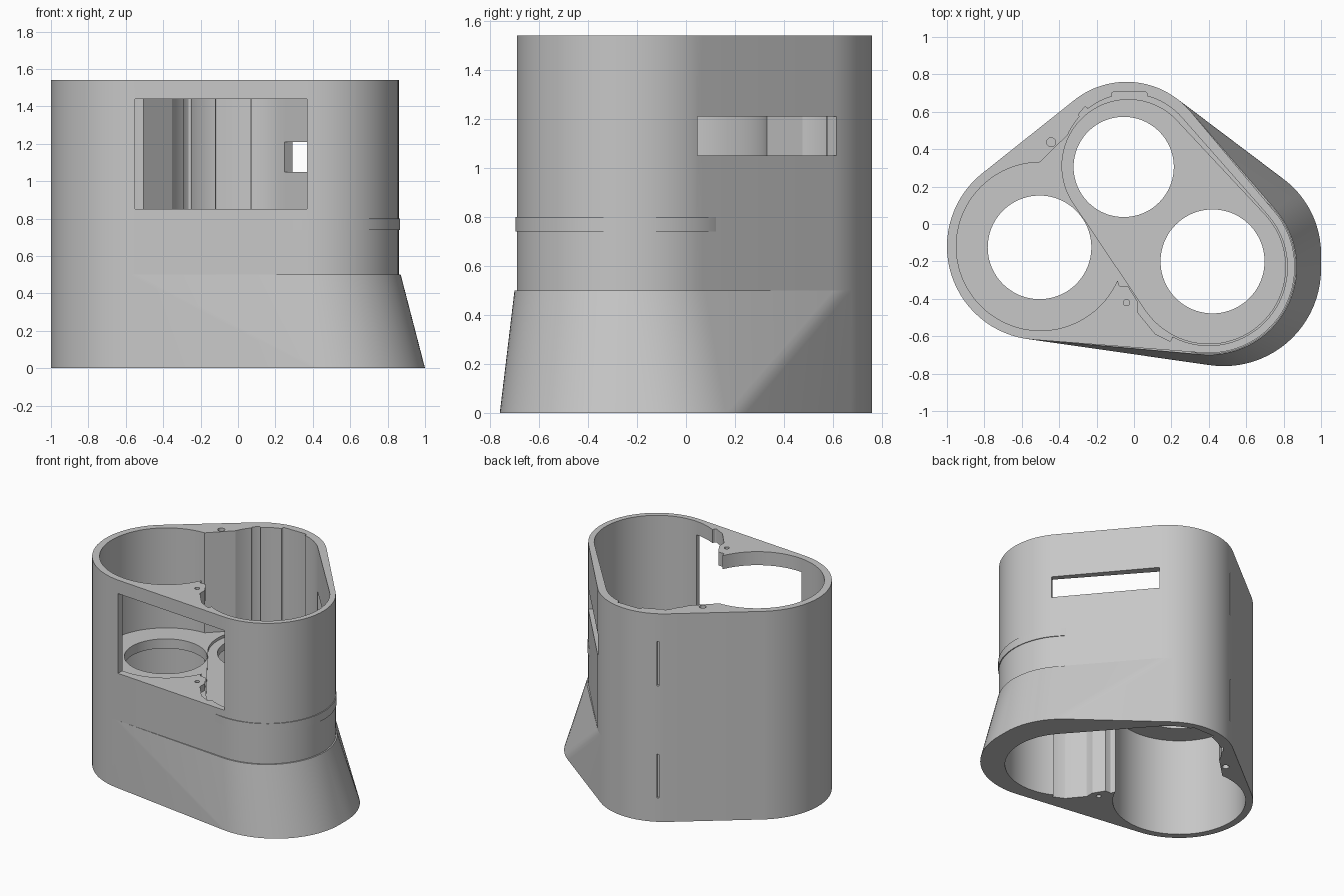
import bpy, bmesh, math
from mathutils import Matrix

cube = bpy.data.objects.get("Cube")
if cube:
    bpy.data.objects.remove(cube, do_unlink=True)

grey = bpy.data.materials.new("plain_grey")
grey.use_nodes = True
grey.diffuse_color = (0.57, 0.57, 0.57, 1)
grey.node_tree.nodes["Principled BSDF"].inputs["Base Color"].default_value = (0.57, 0.57, 0.57, 1)

HEIGHT, FLARE_Z = 1.54, 0.5
LOBE_A, LOBE_B, LOBE_C = (-0.5, -0.12), (-0.04, 0.31), (0.4, -0.23)
SLOPE = math.atan2(-0.68, 0.62)     # direction of the straight back-right wall


def add_object(name, bm):
    mesh = bpy.data.meshes.new(name)
    bm.to_mesh(mesh)
    bm.free()
    mesh.materials.append(grey)
    ob = bpy.data.objects.new(name, mesh)
    bpy.context.collection.objects.link(ob)
    return ob


def hull(name, rings, n=80):
    """Convex solid wrapped around horizontal circles given as (centre, radius, z)."""
    bm = bmesh.new()
    for (cx, cy), r, z in rings:
        for i in range(n):
            a = math.tau * i / n
            bm.verts.new((cx + r * math.cos(a), cy + r * math.sin(a), z))
    res = bmesh.ops.convex_hull(bm, input=bm.verts[:])
    spare = set(res["geom_interior"]) | set(res["geom_unused"])
    bmesh.ops.delete(bm, geom=[g for g in spare if isinstance(g, bmesh.types.BMVert)],
                     context="VERTS")
    bmesh.ops.dissolve_limit(bm, angle_limit=math.radians(0.3),
                             verts=bm.verts[:], edges=bm.edges[:])
    bmesh.ops.recalc_face_normals(bm, faces=bm.faces[:])
    return add_object(name, bm)


def prism(name, circles, z0, z1, n=80):
    return hull(name, [(c, r, z) for c, r in circles for z in (z0, z1)], n)


def full_height(name, *points, r=0.01):
    """Cutter through the whole height, wrapped around small round corners."""
    return prism(name, [(p, r) for p in points], -0.1, 1.7, 16)


def box(name, centre, size, turn=0.0):
    bm = bmesh.new()
    bmesh.ops.create_cube(bm, size=1, matrix=Matrix.Translation(centre)
                          @ Matrix.Rotation(turn, 4, "Z") @ Matrix.Diagonal((*size, 1)))
    return add_object(name, bm)


def cut(ob, cutters):
    bpy.context.view_layer.objects.active = ob
    for c in cutters:
        mod = ob.modifiers.new("cut", "BOOLEAN")
        mod.operation, mod.solver, mod.object = "DIFFERENCE", "EXACT", c
        bpy.ops.object.modifier_apply(modifier=mod.name)


# Solid parts: straight upper shell, flared foot, raised band, middle floor
outline = [(LOBE_A, 0.5), (LOBE_B, 0.45), (LOBE_C, 0.46)]
foot_bottom = [(LOBE_A, 0.5), (LOBE_B, 0.45), ((0.48, -0.24), 0.52), ((0.5, -0.16), 0.5)]
foot_top = [(LOBE_A, 0.5), (LOBE_B, 0.45), (LOBE_C, 0.47)]
shell = prism("upper_shell", outline, FLARE_Z, HEIGHT)
foot = hull("flared_foot", [(c, r, 0) for c, r in foot_bottom]
            + [(c, r, FLARE_Z) for c, r in foot_top])
band = prism("raised_band", [(LOBE_C, 0.466)], 0.74, 0.8)
floor = prism("middle_floor", [(c, r - 0.02) for c, r in outline], 0.73, 0.8)

# Cavity running the whole height, with pillars left at two inner corners
cavity = [
    prism("cavity_round", [(LOBE_A, 0.45)], -0.1, 1.7),
    prism("cavity_long", [((-0.02, 0.33), 0.365), (LOBE_C, 0.42)], -0.1, 1.7),
    full_height("cavity_corner", (-0.5, 0.32), (-0.29, 0.525), (-0.2, 0.2)),
    full_height("cavity_nook", (-0.285, 0.585), (-0.26, 0.615), (-0.2, 0.53), (-0.24, 0.49)),
    full_height("cavity_back", (-0.11, 0.695), (0.06, 0.695), (0.06, 0.6), (-0.11, 0.6)),
    full_height("cavity_neck", (-0.07, -0.325), (-0.01, -0.325), (0.04, -0.1), (-0.14, -0.1)),
    full_height("cavity_dip", (0.03, -0.4), (0.03, -0.47), (0.12, -0.58), (0.19, -0.615),
                (0.3, -0.3)),
]
# Screw holes in the corner pillars
screws = [full_height("screw_hole", (-0.04, -0.42), r=0.017),
          full_height("screw_hole", (-0.443, 0.437), r=0.024)]
# Front window, back slot and narrow grooves in the back wall
window = box("window_cutter", (-0.09, -0.7, 1.145), (0.92, 0.8, 0.59))
slot = box("slot_cutter", (0.545, 0.345, 1.13), (0.74, 0.3, 0.16), SLOPE)
back_turn = math.atan2(0.22, 0.39)
grooves = [box("groove_cutter", (-0.26, 0.7, z), (0.012, 0.04, 0.33), back_turn)
           for z in (1.17, 0.34)]

# Floor: stepped pocket under two lobes and three round openings
pocket = prism("pocket_cutter", [((-0.03, 0.31), 0.355), (LOBE_C, 0.41)], 0.78, 0.9)
openings = [prism("opening_cutter", [(c, r)], 0.6, 0.9)
            for c, r in (((-0.505, -0.125), 0.277), ((-0.055, 0.305), 0.268),
                         ((0.42, -0.2), 0.278))]

cut(shell, cavity + screws + [window, slot, grooves[0]])
cut(foot, cavity + screws + [grooves[1]])
cut(band, cavity)
cut(floor, [pocket] + openings)

for c in cavity + screws + [window, slot, pocket] + grooves + openings:
    bpy.data.objects.remove(c, do_unlink=True)

# Smooth curved walls, keep crisp edges
bpy.ops.object.select_all(action="DESELECT")
for ob in (shell, foot, band, floor):
    ob.select_set(True)
bpy.context.view_layer.objects.active = shell
bpy.ops.object.shade_smooth_by_angle(angle=math.radians(20))
